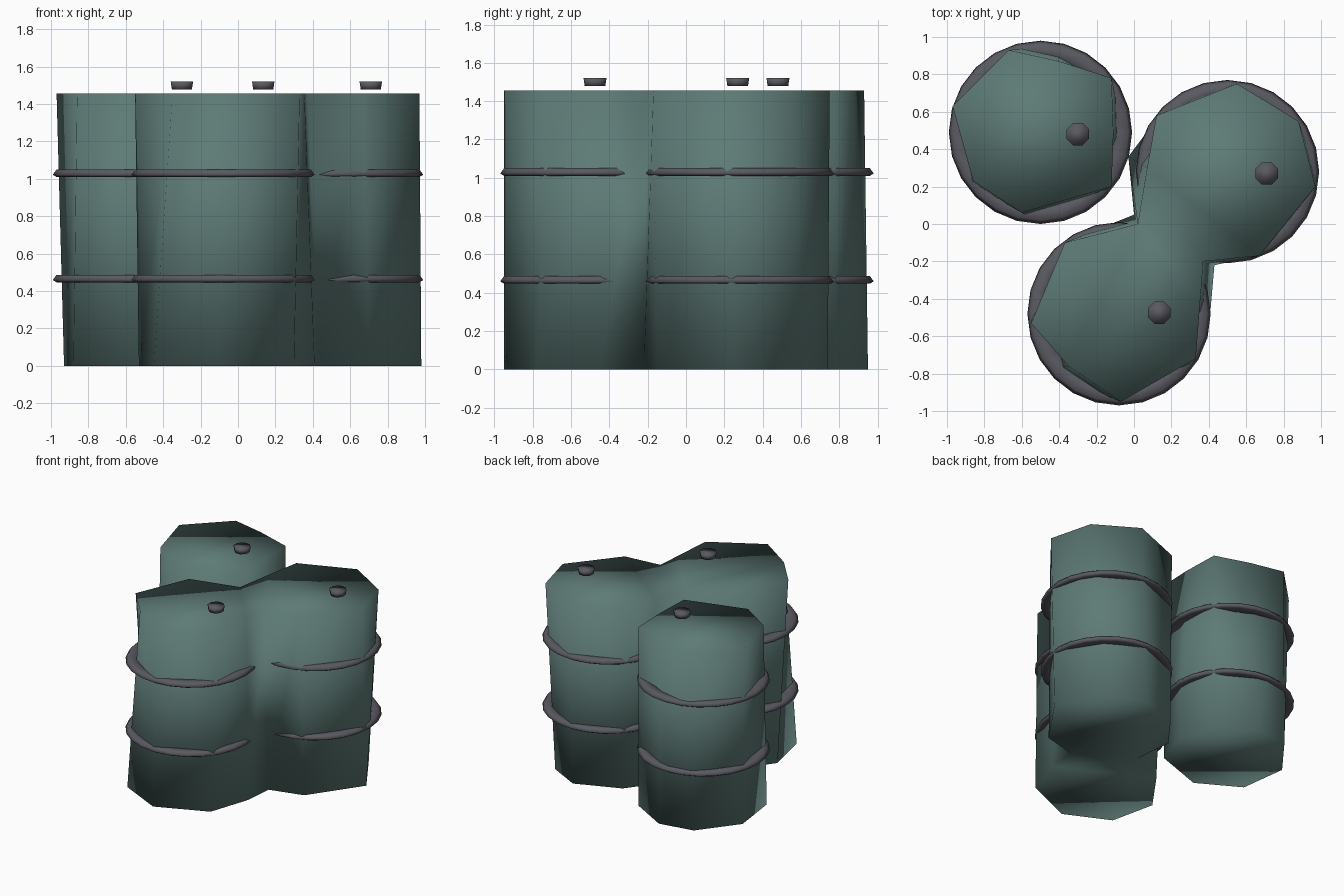
import bpy, bmesh
from math import cos, sin, pi

if "Cube" in bpy.data.objects:
    bpy.data.objects.remove(bpy.data.objects["Cube"])


def material(name, color):
    m = bpy.data.materials.new(name)
    m.diffuse_color = color
    m.use_nodes = True
    m.node_tree.nodes["Principled BSDF"].inputs["Base Color"].default_value = m.diffuse_color
    return m


GREEN = material("green_paint", (0.11, 0.195, 0.18, 1))
GREY = material("dark_steel", (0.10, 0.10, 0.12, 1))


def finish(bm, name, mat, loc=(0, 0, 0)):
    bmesh.ops.recalc_face_normals(bm, faces=bm.faces)
    for f in bm.faces:
        f.smooth = True
    me = bpy.data.meshes.new(name)
    bm.to_mesh(me)
    bm.free()
    me.materials.append(mat)
    ob = bpy.data.objects.new(name, me)
    ob.location = loc
    bpy.context.collection.objects.link(ob)
    return ob


def loft(name, pairs, height):
    """Wall between a top and a bottom outline, capped at both ends."""
    bm = bmesh.new()
    top = [bm.verts.new((x, y, height)) for (x, y), _ in pairs]
    low = [bm.verts.new((x, y, 0)) for _, (x, y) in pairs]
    n = len(pairs)
    for i in range(n):
        j = (i + 1) % n
        bm.faces.new((top[i], low[i], low[j], top[j]))
    caps = [bm.faces.new(top), bm.faces.new(low)]
    bmesh.ops.triangulate(bm, faces=caps)
    return finish(bm, name, GREEN)


def lathe_ring(name, loc, profile, sides):
    """Sweep a closed (radius, z) profile around the vertical axis."""
    bm = bmesh.new()
    rows = [[bm.verts.new((r * cos(2 * pi * i / sides), r * sin(2 * pi * i / sides), z))
             for r, z in profile] for i in range(sides)]
    k = len(profile)
    for i in range(sides):
        a, b = rows[i], rows[(i + 1) % sides]
        for j in range(k):
            bm.faces.new((a[j], b[j], b[(j + 1) % k], a[(j + 1) % k]))
    return finish(bm, name, GREY, loc)


# Barrel bodies: (top point, bottom point) around each outline
loft("single_barrel", [
    ((-0.97, 0.63), (-0.93, 0.60)), ((-0.67, 0.93), (-0.70, 0.90)),
    ((-0.40, 0.87), (-0.42, 0.95)), ((-0.12, 0.78), (-0.12, 0.78)),
    ((-0.11, 0.48), (-0.05, 0.45)), ((-0.12, 0.20), (-0.15, 0.17)),
    ((-0.60, 0.06), (-0.55, 0.03)), ((-0.86, 0.23), (-0.88, 0.22))], 1.455)

loft("joined_barrels", [
    ((0.02, 0.00), (0.00, 0.05)), ((0.07, 0.30), (-0.03, 0.36)),
    ((0.12, 0.58), (0.15, 0.60)), ((0.55, 0.75), (0.50, 0.74)),
    ((0.88, 0.55), (0.75, 0.61)), ((0.97, 0.20), (0.98, 0.25)),
    ((0.67, -0.17), (0.70, -0.15)), ((0.37, -0.20), (0.43, -0.22)),
    ((0.355, -0.40), (0.41, -0.45)), ((0.33, -0.72), (0.30, -0.78)),
    ((-0.07, -0.95), (-0.10, -0.95)), ((-0.35, -0.76), (-0.45, -0.78)),
    ((-0.55, -0.53), (-0.53, -0.42)), ((-0.37, -0.10), (-0.30, -0.10))], 1.455)

# Hoops and bung caps on each barrel
BARRELS = {"left": ((-0.50, 0.49), (-0.30, 0.48)),
           "right": ((0.50, 0.28), (0.71, 0.27)),
           "front": ((-0.08, -0.48), (0.135, -0.475))}
HOOP = [(0.39, -0.02), (0.47, -0.02), (0.49, -0.008), (0.47, 0.02), (0.39, 0.02)]
for key, ((x, y), (cx, cy)) in BARRELS.items():
    for label, z in (("lower", 0.467), ("upper", 1.03)):
        lathe_ring(f"{key}_{label}_hoop", (x, y, z), HOOP, 24)
    bm = bmesh.new()
    bmesh.ops.create_cone(bm, cap_ends=True, segments=8, radius1=0.058,
                          radius2=0.065, depth=0.042)
    cap = finish(bm, f"{key}_bung_cap", GREY, (cx, cy, 1.499))
    cap.rotation_euler.z = pi / 8
